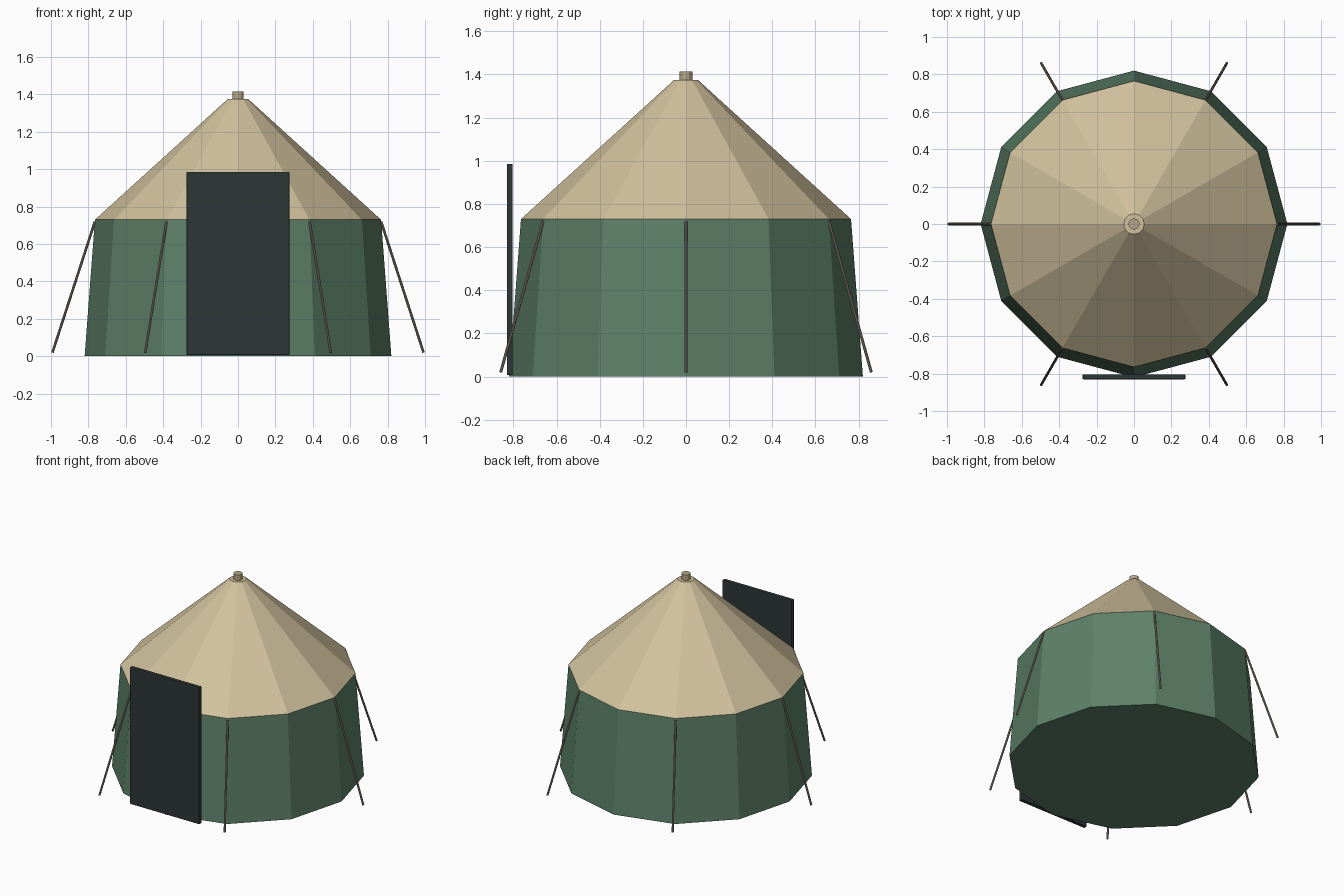
import bpy, math
from mathutils import Vector

cube = bpy.data.objects.get("Cube")
if cube:
    bpy.data.objects.remove(cube)


def material(name, r, g, b):
    m = bpy.data.materials.new(name)
    m.use_nodes = True
    m.diffuse_color = (r, g, b, 1)
    m.node_tree.nodes["Principled BSDF"].inputs["Base Color"].default_value = (r, g, b, 1)
    return m


green = material("green canvas", 0.11, 0.22, 0.14)
tan = material("tan canvas", 0.64, 0.54, 0.34)
dark = material("dark door cloth", 0.027, 0.038, 0.037)
wood = material("pole wood", 0.46, 0.39, 0.25)
cord = material("rope", 0.27, 0.22, 0.18)


def frustum(name, sides, r1, r2, z1, z2, mat, turn=0):
    bpy.ops.mesh.primitive_cone_add(vertices=sides, radius1=r1, radius2=r2, depth=z2 - z1,
                                    location=(0, 0, (z1 + z2) / 2), rotation=(0, 0, turn))
    ob = bpy.context.object
    ob.name = name
    ob.data.materials.append(mat)
    return ob


# Twelve-sided canvas walls, roof and centre pole
frustum("tent_wall", 12, 0.82, 0.765, 0, 0.73, green)
frustum("tent_roof", 12, 0.765, 0.055, 0.73, 1.375, tan)
frustum("centre_pole", 12, 0.03, 0.03, 0.002, 1.415, wood)

# Door flap standing just in front of the wall
bpy.ops.mesh.primitive_cube_add(size=1, location=(0, -0.817, 0.496))
door = bpy.context.object
door.name = "door_flap"
door.scale = (0.55, 0.027, 0.98)
bpy.ops.object.transform_apply(location=False, rotation=False, scale=True)
door.data.materials.append(dark)
bevel = door.modifiers.new("soft_edge", "BEVEL")
bevel.width = 0.005
bevel.segments = 2

# Six guy ropes from the eaves to the ground
for i in range(6):
    a = math.radians(60 * i)
    out = Vector((math.cos(a), math.sin(a), 0))
    top = out * 0.765 + Vector((0, 0, 0.72))
    foot = out * 0.992 + Vector((0, 0, 0.02))
    span = top - foot
    bpy.ops.mesh.primitive_cylinder_add(vertices=8, radius=0.007, depth=span.length,
                                        location=(top + foot) / 2,
                                        rotation=span.to_track_quat("Z", "Y").to_euler())
    rope = bpy.context.object
    rope.name = f"guy_rope_{i + 1}"
    rope.data.materials.append(cord)
